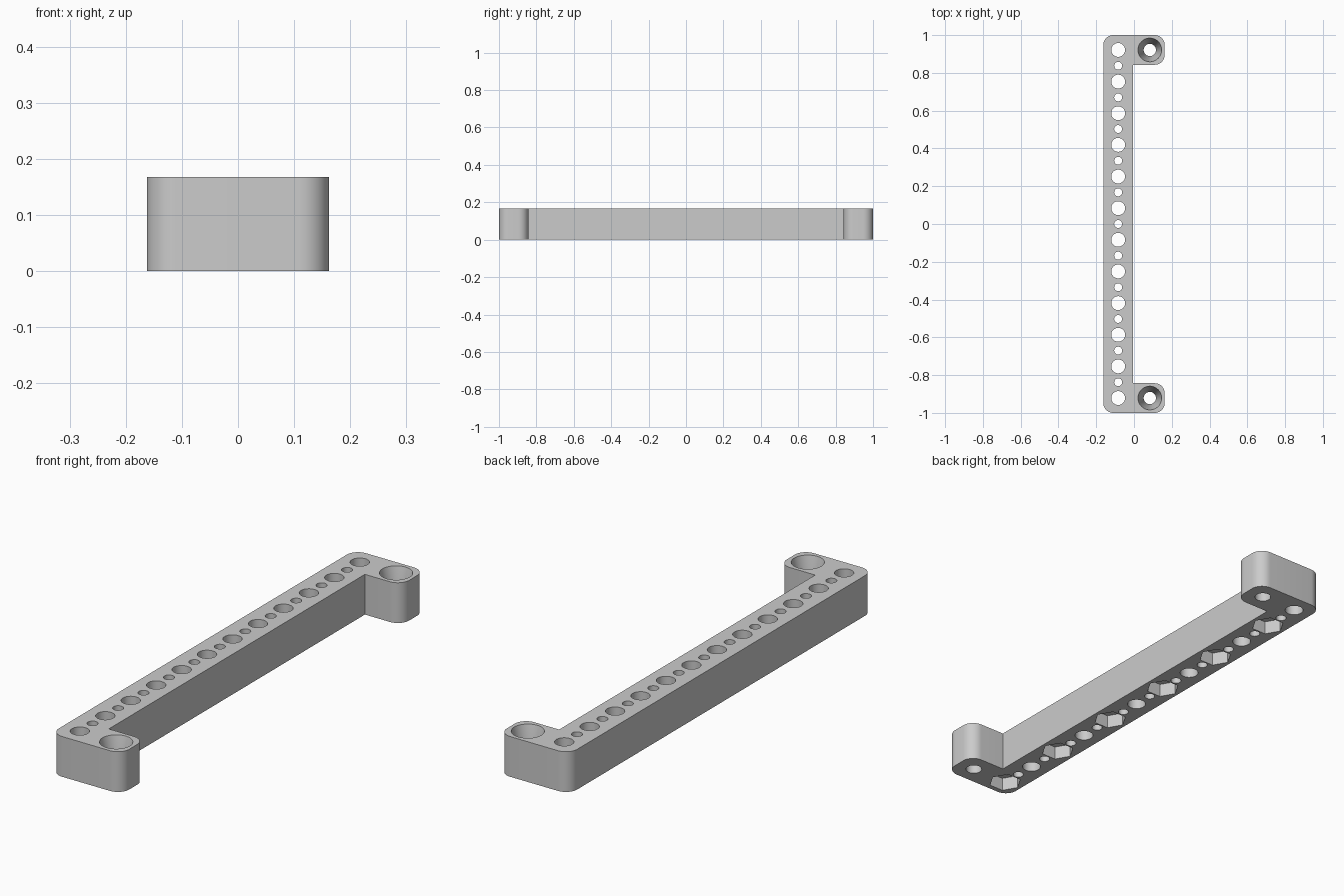
import bpy, bmesh
from math import cos, sin, pi, radians

cube = bpy.data.objects.get("Cube")
if cube:
    bpy.data.objects.remove(cube, do_unlink=True)

MM = 2 / 95.5                      # model units per millimetre
HEIGHT, PITCH = 8 * MM, 8 * MM
HALF_X, HALF_Y = 7.75 * MM, 1.0
BAR, CORNER = 7.5 * MM, 2.5 * MM
HOLE_X = 4 * MM
COUNT = 12

grey = bpy.data.materials.new("plain_grey")
grey.use_nodes = True
colour = (0.6, 0.6, 0.6, 1)
grey.diffuse_color = colour
grey.node_tree.nodes["Principled BSDF"].inputs["Base Color"].default_value = colour


def make_object(name, bm):
    bmesh.ops.recalc_face_normals(bm, faces=bm.faces)
    mesh = bpy.data.meshes.new(name)
    bm.to_mesh(mesh)
    bm.free()
    mesh.materials.append(grey)
    obj = bpy.data.objects.new(name, mesh)
    bpy.context.collection.objects.link(obj)
    return obj


def add_lathe(bm, x, y, profile, sides):
    """Closed solid of revolution through (radius, z) pairs."""
    rings = [[bm.verts.new((x + r * cos(2 * pi * i / sides),
                            y + r * sin(2 * pi * i / sides), z))
              for i in range(sides)] for r, z in profile]
    for low, high in zip(rings, rings[1:]):
        for i in range(sides):
            j = (i + 1) % sides
            bm.faces.new((low[i], low[j], high[j], high[i]))
    bm.faces.new(rings[0][::-1])
    bm.faces.new(rings[-1])


def arc(cx, cy, start, steps=12):
    """Quarter-circle corner, counter-clockwise."""
    return [(cx + CORNER * cos(start + pi / 2 * i / steps),
             cy + CORNER * sin(start + pi / 2 * i / steps))
            for i in range(steps + 1)]


# Bracket outline: long bar with a rounded lug at each end
inner_x, inner_y = BAR - HALF_X, HALF_Y - BAR
cx, cy = HALF_X - CORNER, HALF_Y - CORNER
lug_y = inner_y + CORNER
outline = (arc(-cx, -cy, pi) + arc(cx, -cy, 1.5 * pi) + arc(cx, -lug_y, 0)
           + [(inner_x, -inner_y), (inner_x, inner_y)]
           + arc(cx, lug_y, 1.5 * pi) + arc(cx, cy, 0) + arc(-cx, cy, pi / 2))
bm = bmesh.new()
base = bm.faces.new([bm.verts.new((x, y, 0)) for x, y in outline])
top = bmesh.ops.extrude_face_region(bm, geom=[base])["geom"]
bmesh.ops.translate(bm, vec=(0, 0, HEIGHT),
                    verts=[v for v in top if isinstance(v, bmesh.types.BMVert)])
bracket = make_object("mounting_bracket", bm)

# Cutters: alternating large and small holes, conical screw holes, nut pockets
EXTRA = 0.02
holes, pockets = bmesh.new(), bmesh.new()
first_y = -(COUNT - 1) / 2 * PITCH
for i in range(2 * COUNT - 1):
    radius = (1.0 if i % 2 else 1.75) * MM
    y = first_y + i * PITCH / 2
    add_lathe(holes, -HOLE_X, y, [(radius, -EXTRA), (radius, HEIGHT + EXTRA)], 40)
    if i % 4 == 0:
        nut = 3.15 * MM
        add_lathe(pockets, -HOLE_X, y, [(nut, -EXTRA), (nut, 2.7 * MM)], 6)
for side in (-1, 1):
    bore, head = 1.55 * MM, 3 * MM
    add_lathe(holes, HOLE_X, side * first_y,
              [(bore, -EXTRA), (bore, 1.5 * MM), (head, HEIGHT),
               (head, HEIGHT + EXTRA)], 48)

bpy.context.view_layer.objects.active = bracket
for name, cutter_bm in (("hole_cutter", holes), ("nut_pocket_cutter", pockets)):
    cutter = make_object(name, cutter_bm)
    cutter.hide_render = True
    cut = bracket.modifiers.new(name, "BOOLEAN")
    cut.operation, cut.solver, cut.object = "DIFFERENCE", "EXACT", cutter
    bpy.ops.object.modifier_apply(modifier=cut.name)
    bpy.data.objects.remove(cutter, do_unlink=True)

# Smooth curved walls, keep crisp edges
bpy.ops.object.select_all(action="DESELECT")
bracket.select_set(True)
bpy.ops.object.shade_smooth_by_angle(angle=radians(30))
